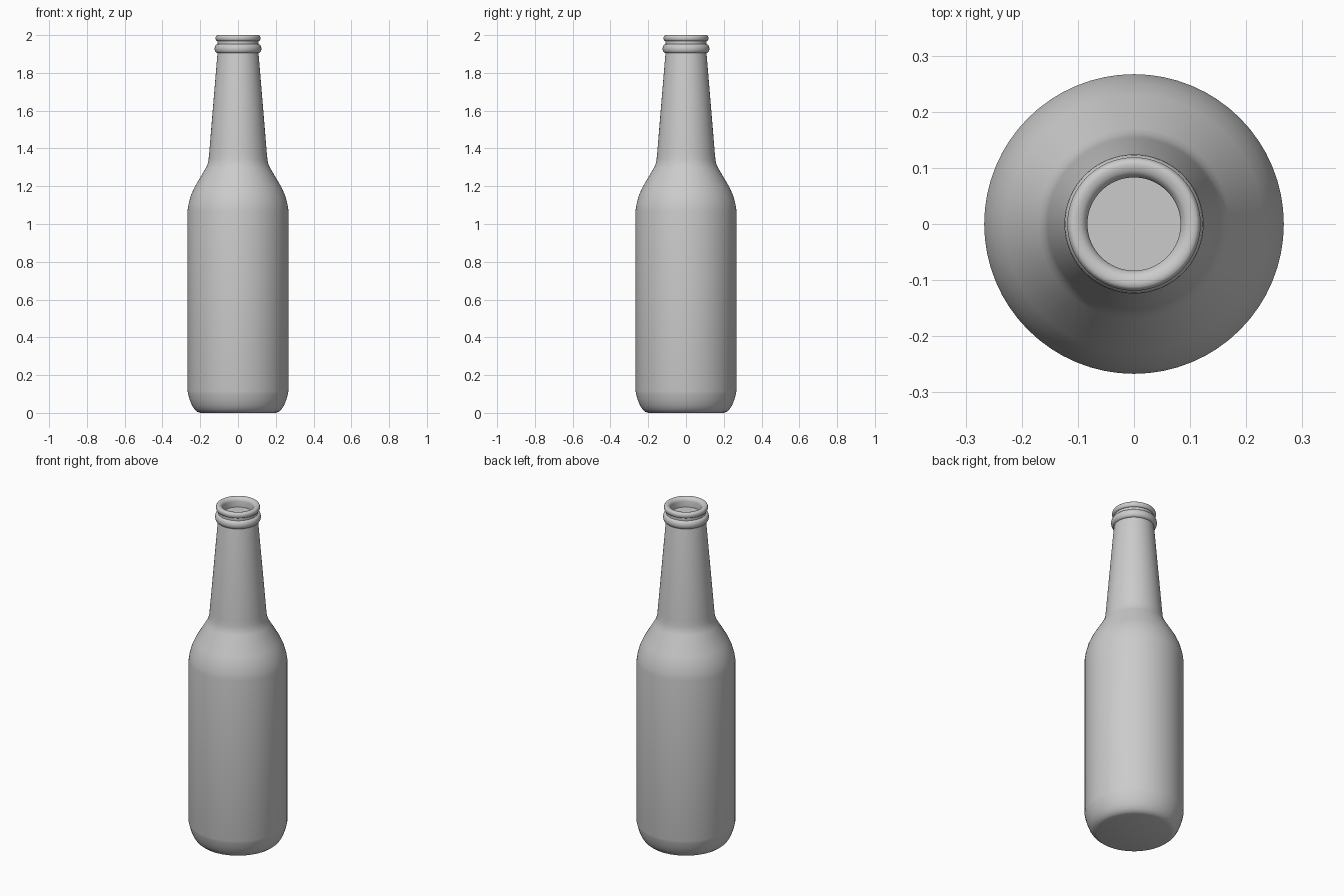
import bpy
import bmesh
import math

cube = bpy.data.objects.get("Cube")
if cube:
    bpy.data.objects.remove(cube, do_unlink=True)

grey = bpy.data.materials.new("plain grey")
grey.use_nodes = True
colour = (0.6, 0.6, 0.6, 1)
grey.diffuse_color = colour
grey.node_tree.nodes["Principled BSDF"].inputs["Base Color"].default_value = colour


def lathe(name, profile, steps=64):
    """Spin a (radius, height) profile around z; radius 0 closes an end."""
    bm = bmesh.new()
    verts = [bm.verts.new((r, 0, z)) for r, z in profile]
    edges = [bm.edges.new(pair) for pair in zip(verts, verts[1:])]
    bmesh.ops.spin(bm, geom=verts + edges, cent=(0, 0, 0), axis=(0, 0, 1),
                   angle=math.tau, steps=steps, use_duplicate=False)
    bmesh.ops.remove_doubles(bm, verts=bm.verts, dist=0.0001)
    bmesh.ops.recalc_face_normals(bm, faces=bm.faces)
    mesh = bpy.data.meshes.new(name)
    bm.to_mesh(mesh)
    bm.free()
    mesh.materials.append(grey)
    obj = bpy.data.objects.new(name, mesh)
    bpy.context.collection.objects.link(obj)
    bpy.ops.object.select_all(action='DESELECT')
    bpy.context.view_layer.objects.active = obj
    obj.select_set(True)
    bpy.ops.object.shade_smooth_by_angle(angle=math.radians(40))
    return obj


def bulge(radius, height, depth, half, start=-90, end=90, count=8):
    """Rounded bead on the outside of the neck."""
    angles = [math.radians(start + (end - start) * i / count) for i in range(count + 1)]
    return [(radius + depth * math.cos(a), height + half * math.sin(a)) for a in angles]


base = [(0, 0), (0.2, 0), (0.215, 0.005), (0.23, 0.018), (0.244, 0.04),
        (0.256, 0.07), (0.264, 0.1), (0.267, 0.115)]
shoulder = [(0.267, 1.072), (0.262, 1.105), (0.25, 1.15), (0.23, 1.195),
            (0.17, 1.297), (0.161, 1.317), (0.156, 1.34), (0.153, 1.37)]
neck = [(0.109, 1.9)]
collar = bulge(0.108, 1.928, 0.016, 0.024)
lip = bulge(0.108, 1.984, 0.011, 0.016, -90, 70)
# Rounded mouth with a shallow floor inside
mouth = [(0.105, 2.0), (0.094, 1.998), (0.086, 1.99), (0.083, 1.98),
         (0.083, 1.945), (0, 1.945)]

lathe("bottle", base + shoulder + neck + collar + lip + mouth)
